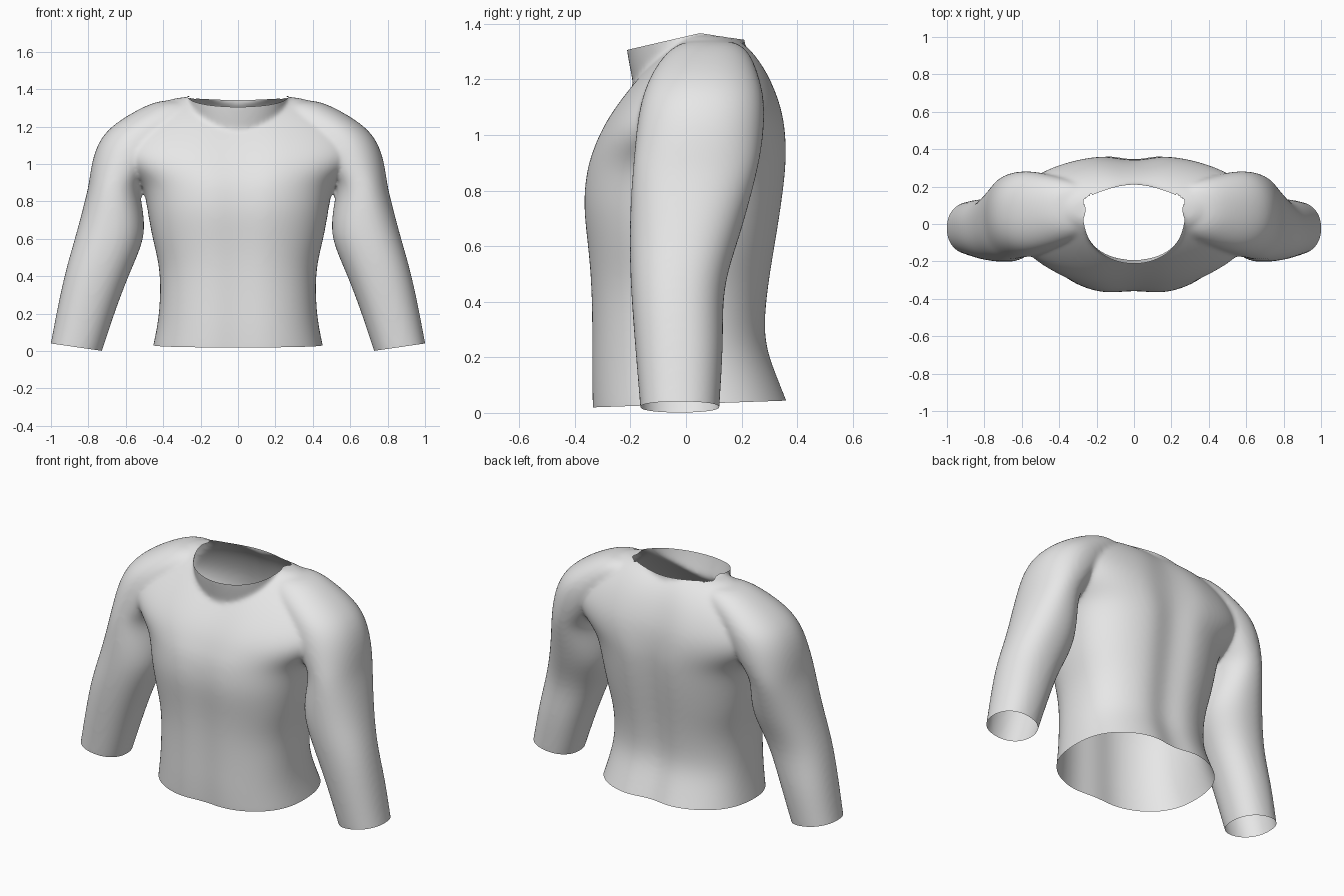
import bpy
import bmesh
from math import cos, sin, tau, exp, copysign
from mathutils import Vector

SIDES = 32

if "Cube" in bpy.data.objects:
    bpy.data.objects.remove(bpy.data.objects["Cube"])

cloth = bpy.data.materials.new("light grey cloth")
cloth.use_nodes = True
cloth.diffuse_color = (0.8, 0.8, 0.8, 1)
cloth.node_tree.nodes["Principled BSDF"].inputs["Base Color"].default_value = (0.8, 0.8, 0.8, 1)


def power(value, exponent):
    return copysign(abs(value) ** exponent, value)


def loft(bm, sections, squareness=2.0, chest_groove=0.0, spine_groove=0.0, side=1):
    """Closed body through rings given as (z, x_min, x_max, y_front, y_back)."""
    rings = []
    for z, x_min, x_max, y_front, y_back in sections:
        centre = Vector(((x_min + x_max) / 2, (y_front + y_back) / 2, z))
        ring = []
        for i in range(SIDES):
            angle = tau * i / SIDES
            dx = power(cos(angle), 2 / squareness) * (x_max - x_min) / 2
            dy = power(sin(angle), 2 / squareness) * (y_back - y_front) / 2
            groove = spine_groove if dy > 0 else chest_groove
            dy *= 1 - groove * exp(-(dx / 0.08) ** 2)
            ring.append(bm.verts.new(((centre.x + dx) * side, centre.y + dy, z)))
        rings.append(ring)
    faces = [bm.faces.new(rings[0]), bm.faces.new(rings[-1])]
    for low, high in zip(rings, rings[1:]):
        for i in range(SIDES):
            j = (i + 1) % SIDES
            faces.append(bm.faces.new((low[i], low[j], high[j], high[i])))
    bmesh.ops.recalc_face_normals(bm, faces=faces)


def trim(bm, point, normal, inside):
    """Cut away what lies beyond a plane, only on faces chosen by a rule."""
    faces = [f for f in bm.faces if inside(f.calc_center_median())]
    edges = {e for f in faces for e in f.edges}
    verts = {v for f in faces for v in f.verts}
    bmesh.ops.bisect_plane(bm, geom=[*verts, *edges, *faces], plane_co=point,
                           plane_no=normal, clear_outer=True)


bm = bmesh.new()

# Torso: height, half width, chest and back depth
torso = [(-0.12, 0.49, -0.345, 0.44), (0.03, 0.455, -0.35, 0.385),
         (0.15, 0.43, -0.352, 0.335), (0.27, 0.418, -0.35, 0.292),
         (0.45, 0.418, -0.352, 0.31), (0.6, 0.46, -0.365, 0.335),
         (0.75, 0.485, -0.385, 0.36), (0.88, 0.505, -0.37, 0.375),
         (0.95, 0.575, -0.345, 0.375), (1.02, 0.645, -0.315, 0.37),
         (1.1, 0.66, -0.265, 0.355), (1.2, 0.59, -0.185, 0.315),
         (1.28, 0.49, -0.11, 0.265), (1.34, 0.39, -0.04, 0.205),
         (1.365, 0.30, 0.0, 0.14)]
loft(bm, [(z, -w, w, f, b) for z, w, f, b in torso], squareness=2.4,
     chest_groove=0.07, spine_groove=0.12)

# Neck column, later opened at its rim
loft(bm, [(1.0, -0.23, 0.23, -0.17, 0.19), (1.2, -0.245, 0.245, -0.19, 0.205),
          (1.3, -0.262, 0.262, -0.22, 0.212), (1.6, -0.27, 0.27, -0.235, 0.215)])

# Sleeves with rounded shoulders
sleeve = [(-0.12, 0.765, 1.035, -0.155, 0.115), (0.02, 0.72, 1.005, -0.165, 0.12),
          (0.25, 0.645, 0.963, -0.185, 0.137), (0.45, 0.565, 0.918, -0.2, 0.13),
          (0.62, 0.488, 0.867, -0.205, 0.19), (0.78, 0.513, 0.825, -0.2, 0.235),
          (0.88, 0.53, 0.80, -0.192, 0.26), (0.96, 0.47, 0.79, -0.185, 0.275),
          (1.06, 0.40, 0.77, -0.175, 0.285), (1.15, 0.35, 0.728, -0.155, 0.28),
          (1.22, 0.28, 0.655, -0.125, 0.26), (1.29, 0.2, 0.54, -0.08, 0.235),
          (1.345, 0.24, 0.42, -0.01, 0.18)]
for side in (1, -1):
    loft(bm, sleeve, squareness=2.2, side=side)

mesh = bpy.data.meshes.new("shirt")
bm.to_mesh(mesh)
bm.free()
shirt = bpy.data.objects.new("long_sleeve_shirt", mesh)
bpy.context.collection.objects.link(shirt)
bpy.context.view_layer.objects.active = shirt
shirt.select_set(True)
mesh.materials.append(cloth)

# Round the parts, fuse them into one skin and soften the joins
rounding = shirt.modifiers.new("rounding", "SUBSURF")
rounding.levels = 2
fuse = shirt.modifiers.new("fuse", "REMESH")
fuse.mode = "VOXEL"
fuse.voxel_size = 0.011
soften = shirt.modifiers.new("soften", "SMOOTH")
soften.factor = 0.5
soften.iterations = 14
for modifier in list(shirt.modifiers):
    bpy.ops.object.modifier_apply(modifier=modifier.name)

# Open the hem, cuffs and neck
bm = bmesh.new()
bm.from_mesh(shirt.data)
trim(bm, (0, -0.33, 0.02), (0, 0.035, -1), lambda c: abs(c.x) < 0.56 and c.z < 0.2)
for side in (1, -1):
    trim(bm, (side * 0.725, 0, 0.001), (side * 0.145, 0, -1),
         lambda c: c.x * side > 0.6 and c.z < 0.2)


def in_neck(c):
    return c.z > 1.2 and (c.x / 0.29) ** 2 + (c.y / 0.25) ** 2 < 1


trim(bm, (0, 0.05, 1.366), (0, -0.23, 1), in_neck)
trim(bm, (0, 0.05, 1.366), (0, 0.15, 1), in_neck)
bm.to_mesh(shirt.data)
bm.free()

bpy.ops.object.shade_smooth_by_angle(angle=1.0)
